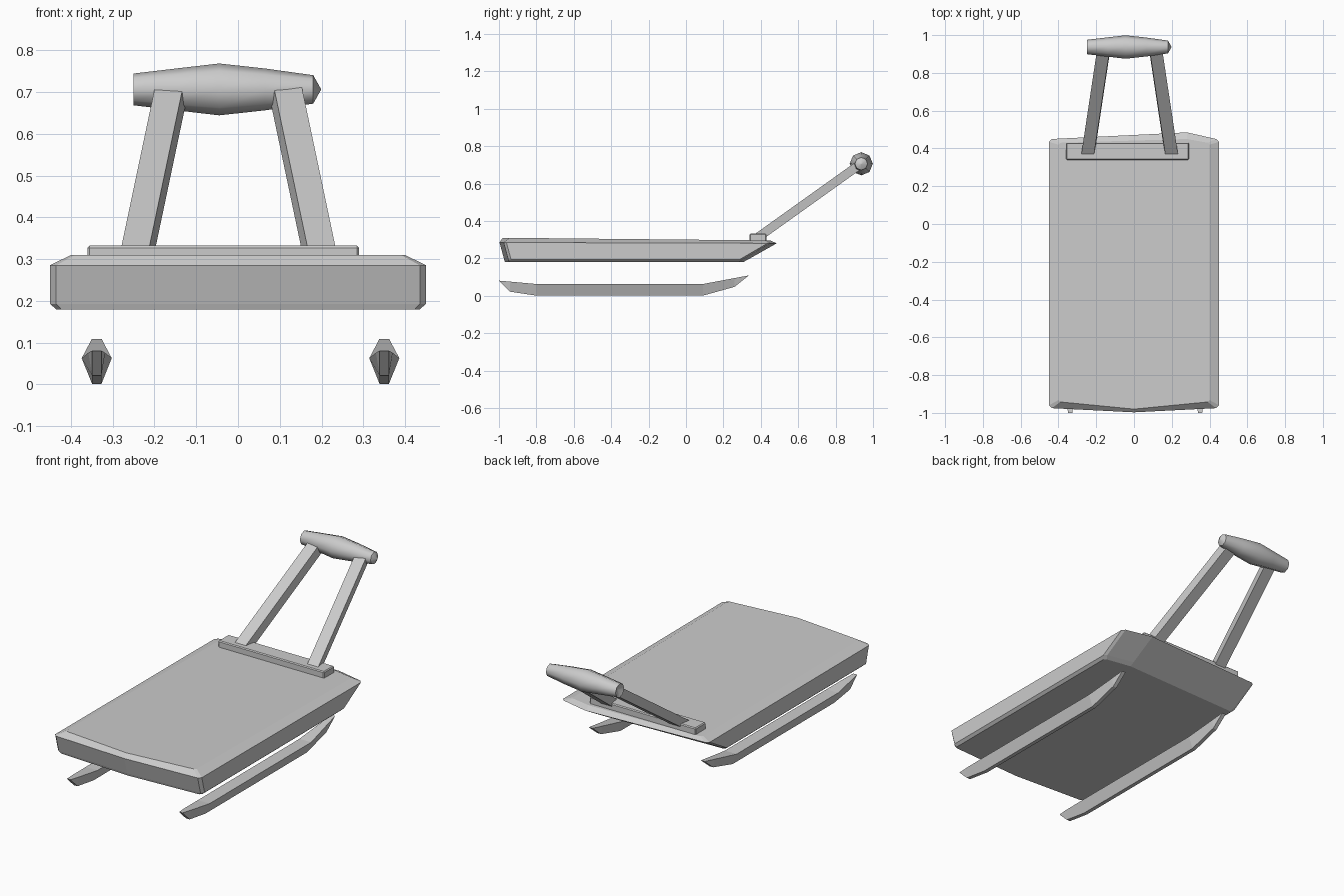
import bpy, bmesh, math
from mathutils import Vector

cube = bpy.data.objects.get("Cube")
if cube:
    bpy.data.objects.remove(cube, do_unlink=True)

GREY = (0.6, 0.6, 0.6, 1.0)
grey = bpy.data.materials.new("light_grey")
grey.diffuse_color = GREY
grey.use_nodes = True
grey.node_tree.nodes["Principled BSDF"].inputs["Base Color"].default_value = GREY


def loft(name, rings, smooth=False):
    """Skin a list of equally long point rings and cap both ends."""
    bm = bmesh.new()
    loops = [[bm.verts.new(p) for p in ring] for ring in rings]
    n = len(loops[0])
    for a, b in zip(loops, loops[1:]):
        for i in range(n):
            j = (i + 1) % n
            bm.faces.new((a[i], a[j], b[j], b[i]))
    bm.faces.new(loops[0][::-1])
    bm.faces.new(loops[-1])
    bmesh.ops.remove_doubles(bm, verts=bm.verts, dist=0.0005)
    bmesh.ops.recalc_face_normals(bm, faces=bm.faces)
    mesh = bpy.data.meshes.new(name)
    bm.to_mesh(mesh)
    bm.free()
    mesh.materials.append(grey)
    obj = bpy.data.objects.new(name, mesh)
    bpy.context.collection.objects.link(obj)
    if smooth:
        bpy.ops.object.select_all(action='DESELECT')
        obj.select_set(True)
        bpy.context.view_layer.objects.active = obj
        bpy.ops.object.shade_smooth_by_angle(angle=math.radians(50))
    return obj


# Deck: bow-fronted board with an off-centre peak at the back
def deck_ring(z, w, front, nose, back, peak, chamfer, slope=0.0):
    c = chamfer
    pts = [(-w, front + c), (-w + c, front), (0, nose), (w - c, front), (w, front + c),
           (w, back - c), (w - c, back), (0.28, peak), (-w + c, back), (-w, back - c)]
    return [(x, y, z - slope * (y + 0.95)) for x, y in pts]


loft("deck", [
    deck_ring(0.18, 0.435, -0.945, -0.968, 0.28, 0.305, 0.012),
    deck_ring(0.193, 0.45, -0.95, -0.972, 0.30, 0.33, 0.015),
    deck_ring(0.285, 0.45, -0.975, -0.997, 0.45, 0.485, 0.015, 0.003),
    deck_ring(0.31, 0.4, -0.942, -0.98, 0.43, 0.45, 0.01, 0.01),
])

# Crossbar that carries the handle
bar = loft("handle_crossbar", [
    [(-0.36, y, z) for y, z in ((0.34, 0.285), (0.43, 0.285), (0.43, 0.332), (0.34, 0.332))],
    [(0.29, y, z) for y, z in ((0.34, 0.285), (0.43, 0.285), (0.43, 0.332), (0.34, 0.332))],
])
bevel = bar.modifiers.new("soft_edges", 'BEVEL')
bevel.width = 0.005
bevel.segments = 1

# Handle legs, leaning back and converging on the grip
MID = -0.023
for name, side in (("right_handle_leg", -1), ("left_handle_leg", 1)):
    rings = []
    for outer, y, z in ((0.256, 0.368, 0.33), (0.176, 0.9, 0.71)):
        a = Vector((MID + side * outer, y, z))
        b = a - Vector((side * 0.067, 0, 0))
        drop = Vector((-side * 0.007, 0.027, -0.039))
        rings.append([a, b, b + drop, a + drop])
    loft(name, rings)

# Spindle grip with a dished right end and a pointed left end
profile = [(-0.235, 0.002), (-0.25, 0.038), (-0.14, 0.051), (-0.045, 0.062),
           (0.065, 0.05), (0.18, 0.034), (0.198, 0.002)]
loft("handle_grip", [
    [(x, 0.937 + r * math.sin(k * math.tau / 8), 0.706 + r * math.cos(k * math.tau / 8))
     for k in range(8)] for x, r in profile], smooth=True)

# Runners: keel-shaped section, turned up at both tips
# (y of top, z of top, top half width, y of bottom, z of bottom)
stations = [(-1.0, 0.081, 0.011, -1.0, 0.08), (-0.94, 0.076, 0.02, -0.94, 0.022),
            (-0.8, 0.063, 0.036, -0.8, 0.001), (0.09, 0.063, 0.036, 0.09, 0.001),
            (0.26, 0.095, 0.019, 0.26, 0.048), (0.335, 0.109, 0.012, 0.335, 0.108)]
for name, cx in (("right_runner", -0.338), ("left_runner", 0.35)):
    loft(name, [[(cx - w, yt, zt), (cx + w, yt, zt), (cx + 0.011, yb, zb), (cx - 0.011, yb, zb)]
                for yt, zt, w, yb, zb in stations])
